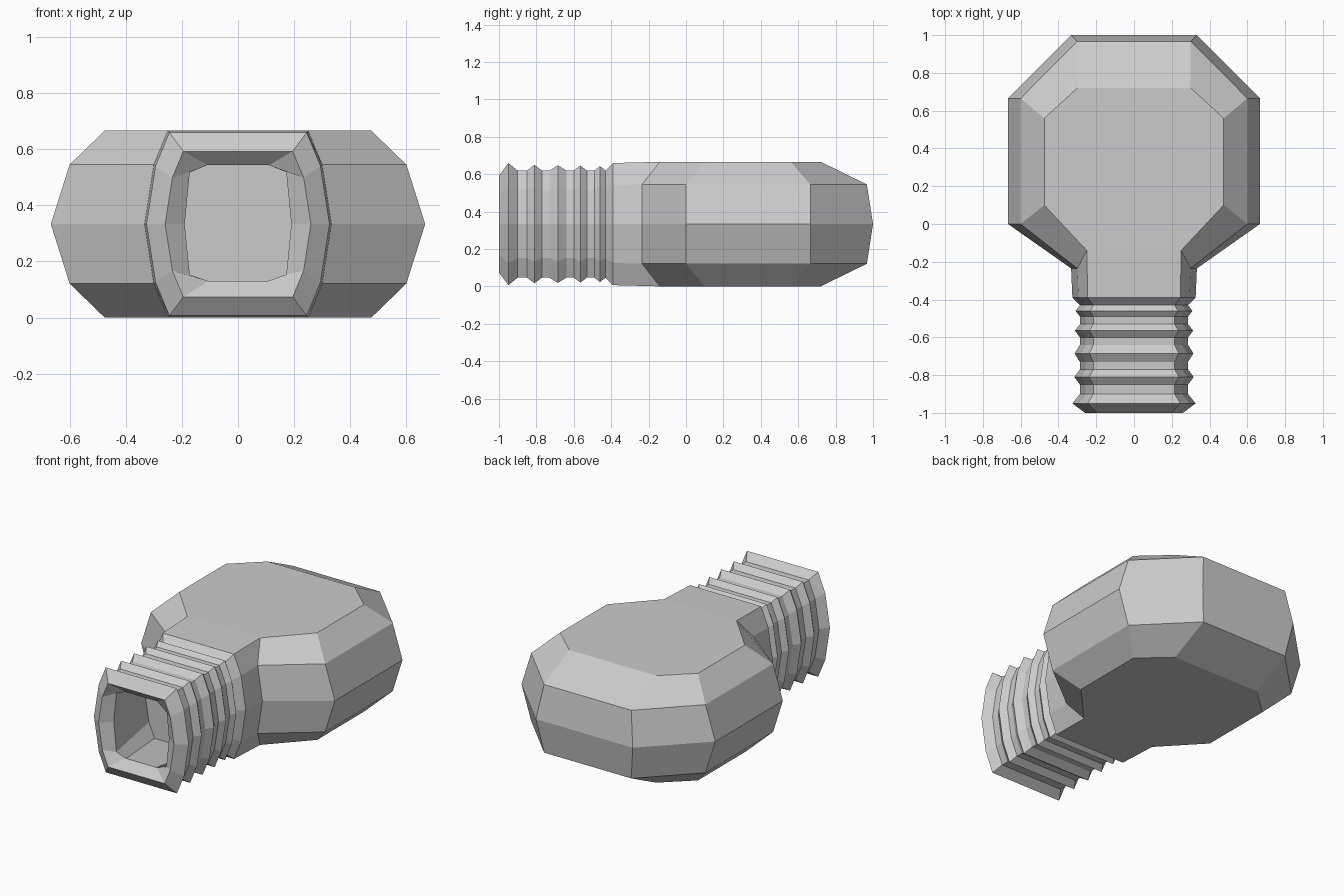
import bpy, bmesh

if "Cube" in bpy.data.objects:
    bpy.data.objects.remove(bpy.data.objects["Cube"])

MID = 0.333
bm = bmesh.new()


def ring(points):
    return [bm.verts.new(p) for p in points]


def bridge(a, b, closed=True):
    n = len(a)
    for i in range(n if closed else n - 1):
        j = (i + 1) % n
        bm.faces.new((a[i], a[j], b[j], b[i]))


# Bulb: stacked octagonal outlines, left open where the neck joins
def outline(half, z):
    pts = half + [(-x, y) for x, y in reversed(half)]
    return ring([(x, y, z) for x, y in pts])


flat = [(0.25, -0.14), (0.475, 0.10), (0.475, 0.56), (0.30, 0.72)]
shoulder = [(0.30, -0.235), (0.60, 0.0), (0.60, 0.665), (0.30, 0.967)]
belly = [(0.333, -0.235), (0.667, 0.0), (0.667, 0.665), (0.333, 1.0)]
levels = [outline(h, z) for h, z in
          [(flat, 0), (shoulder, 0.121), (belly, MID), (shoulder, 0.545), (flat, 2 * MID)]]
for a, b in zip(levels, levels[1:]):
    bridge(a, b, closed=False)
bm.faces.new(levels[0])
bm.faces.new(levels[-1])

# Neck: ten-sided section starting on the bulb's open edge
right = [l[0] for l in levels]
left = [l[-1] for l in reversed(levels)]
neck = right + left
half_section = [(0.25, -MID), (0.30, -0.212), (0.333, 0), (0.30, 0.212), (0.25, MID)]


def section(y, half, s=1.0):
    pts = half + [(-x, z) for x, z in reversed(half)]
    return ring([(x * s, y, MID + z * s) for x, z in pts])


# Bellows: each rib rises to a peak and falls to a flat valley
V = 0.86
profile = [(-0.39, 0.98), (-0.43, V)]
for y0, peak, y1, r in [(-0.43, -0.46, -0.49, 0.93), (-0.53, -0.565, -0.60, 0.94),
                        (-0.64, -0.685, -0.73, 0.945), (-0.77, -0.81, -0.85, 0.95),
                        (-0.90, -0.95, -1.0, 0.98)]:
    if y0 != -0.43:
        profile.append((y0, V))
    profile += [(peak, r), (y1, 0.78 if y1 == -1.0 else V)]
for y, s in profile:
    nxt = section(y, half_section, s)
    bridge(neck, nxt)
    neck = nxt

# Mouth: sloping rim, then a hollow closed by a back wall
lip = [(0.105, -0.203), (0.172, -0.18), (0.19, 0), (0.172, 0.185), (0.11, 0.21)]
for y, half, s in [(-0.95, lip, 1.0), (-0.55, half_section, 0.76)]:
    nxt = section(y, half, s)
    bridge(neck, nxt)
    neck = nxt
bm.faces.new(neck)

bmesh.ops.recalc_face_normals(bm, faces=bm.faces)
mesh = bpy.data.meshes.new("ribbed_bulb")
bm.to_mesh(mesh)
bm.free()
obj = bpy.data.objects.new("ribbed_bulb", mesh)
bpy.context.collection.objects.link(obj)
